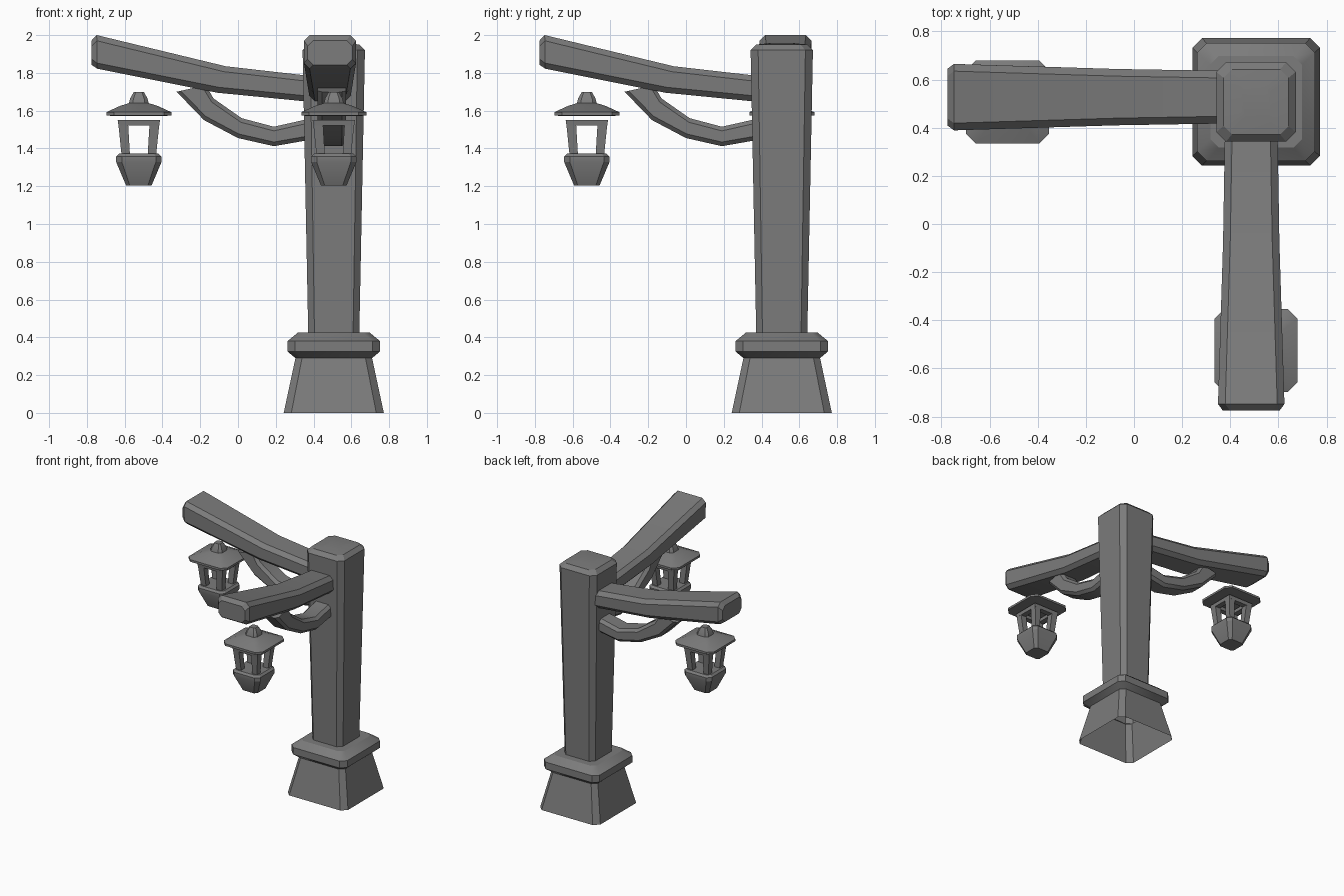
import bpy, bmesh, math
from mathutils import Vector

cube = bpy.data.objects.get("Cube")
if cube:
    bpy.data.objects.remove(cube)

CENTRE = 0.507      # post axis in x and y
LANTERN_X = -1.032  # lantern axis, measured from the post

stone = bpy.data.materials.new("dark grey")
stone.use_nodes = True
stone.diffuse_color = (0.2, 0.2, 0.2, 1)
bsdf = stone.node_tree.nodes["Principled BSDF"]
bsdf.inputs["Base Color"].default_value = (0.2, 0.2, 0.2, 1)
bsdf.inputs["Roughness"].default_value = 0.9


def loft(name, rings, cap_start=True, cap_end=True, wrap=False):
    """Skin a list of equal-length rings into one object on the post axis."""
    bm = bmesh.new()
    loops = [[bm.verts.new(p) for p in ring] for ring in rings]
    pairs = list(zip(loops, loops[1:]))
    if wrap:
        pairs.append((loops[-1], loops[0]))
    for a, b in pairs:
        n = len(a)
        for i in range(n):
            j = (i + 1) % n
            bm.faces.new((a[i], a[j], b[j], b[i]))
    if cap_start and not wrap:
        bm.faces.new(loops[0][::-1])
    if cap_end and not wrap:
        bm.faces.new(loops[-1])
    bmesh.ops.recalc_face_normals(bm, faces=bm.faces)
    mesh = bpy.data.meshes.new(name)
    bm.to_mesh(mesh)
    bm.free()
    mesh.materials.append(stone)
    obj = bpy.data.objects.new(name, mesh)
    bpy.context.collection.objects.link(obj)
    obj.location = (CENTRE, CENTRE, 0)
    bpy.ops.object.select_all(action="DESELECT")
    obj.select_set(True)
    bpy.context.view_layer.objects.active = obj
    bpy.ops.object.shade_smooth_by_angle(angle=math.radians(28))
    return obj


def octagon(a, b, c, d):
    """Square of half sizes a, b with corners cut by c, d."""
    return [(a - c, -b), (a, -b + d), (a, b - d), (a - c, b),
            (-a + c, b), (-a, b - d), (-a, -b + d), (-a + c, -b)]


def level(half, z, cut, x=0.0):
    return [Vector((x + u, v, z)) for u, v in octagon(half, half, cut, cut)]


def square(half, z, x=0.0, y=0.0):
    return [Vector((x + i * half, y + j * half, z))
            for i, j in ((1, -1), (1, 1), (-1, 1), (-1, -1))]


def beam(name, stations, offset, cut):
    """Chamfered beam; each station is bottom x, z, top x, z, half width."""
    rings = []
    for bx, bz, tx, tz, half in stations:
        low, high = Vector((bx, 0, bz)), Vector((tx, 0, tz))
        mid, up = (low + high) / 2, (high - low) / 2
        k = cut / up.length
        rings.append([mid + up * v + Vector((-CENTRE, offset + u, 0))
                      for u, v in octagon(half, 1, cut, k)])
    return loft(name, rings)


# Flared plinth, open underneath, with its collar
loft("plinth", [level(0.265, 0, 0.04), level(0.203, 0.29, 0.035),
                level(0.245, 0.325, 0.04), level(0.245, 0.38, 0.04),
                level(0.19, 0.425, 0.035)], cap_start=False)

# Post widening to a shallow domed top
loft("post", [level(0.135, 0.41, 0.033), level(0.165, 1.92, 0.04),
              level(0.135, 1.95, 0.035), level(0.06, 1.958, 0.015)])

parts = []

# Upswept arm, free end first
parts.append(beam("arm", [
    (-0.775, 1.842, -0.775, 1.972, 0.118),
    (-0.745, 1.822, -0.748, 2.0, 0.138),
    (-0.11, 1.695, -0.065, 1.835, 0.117),
    (0.40, 1.645, 0.40, 1.782, 0.109)], 0.02, 0.03))

# Curved brace beneath the arm
parts.append(beam("brace", [
    (-0.325, 1.70, -0.17, 1.735, 0.075),
    (-0.18, 1.55, -0.13, 1.665, 0.075),
    (0.0, 1.455, 0.02, 1.56, 0.075),
    (0.19, 1.412, 0.19, 1.515, 0.075),
    (0.39, 1.447, 0.39, 1.56, 0.075)], 0.01, 0.022))

# Lantern roof with its finial
L = LANTERN_X
parts.append(loft("lantern_roof", [
    level(0.14, 1.572, 0.03, L), level(0.172, 1.575, 0.04, L),
    level(0.172, 1.592, 0.04, L), level(0.10, 1.625, 0.025, L),
    level(0.052, 1.64, 0.02, L), level(0.046, 1.665, 0.018, L),
    level(0.026, 1.70, 0.01, L)]))

# Lantern cage: a top rail on four leaning corner bars
parts.append(loft("lantern_rail", [
    square(0.108, 1.522, L), square(0.112, 1.55, L),
    square(0.065, 1.55, L), square(0.065, 1.522, L)], wrap=True))
for side, sx in (("inner", 1), ("outer", -1)):
    for face, sy in (("front", -1), ("back", 1)):
        parts.append(loft(f"lantern_bar_{side}_{face}", [
            square(0.022, 1.35, L + sx * 0.068, sy * 0.068),
            square(0.026, 1.535, L + sx * 0.083, sy * 0.083)]))

# Lantern bowl
parts.append(loft("lantern_bowl", [
    level(0.068, 1.205, 0.02, L), level(0.12, 1.328, 0.03, L),
    level(0.12, 1.357, 0.03, L), level(0.105, 1.372, 0.025, L)]))

# Second arm and lantern, a quarter turn around the post
for part in parts:
    twin = part.copy()
    part.name, twin.name = "side_" + part.name, "front_" + part.name
    twin.rotation_euler.z = math.pi / 2
    bpy.context.collection.objects.link(twin)
